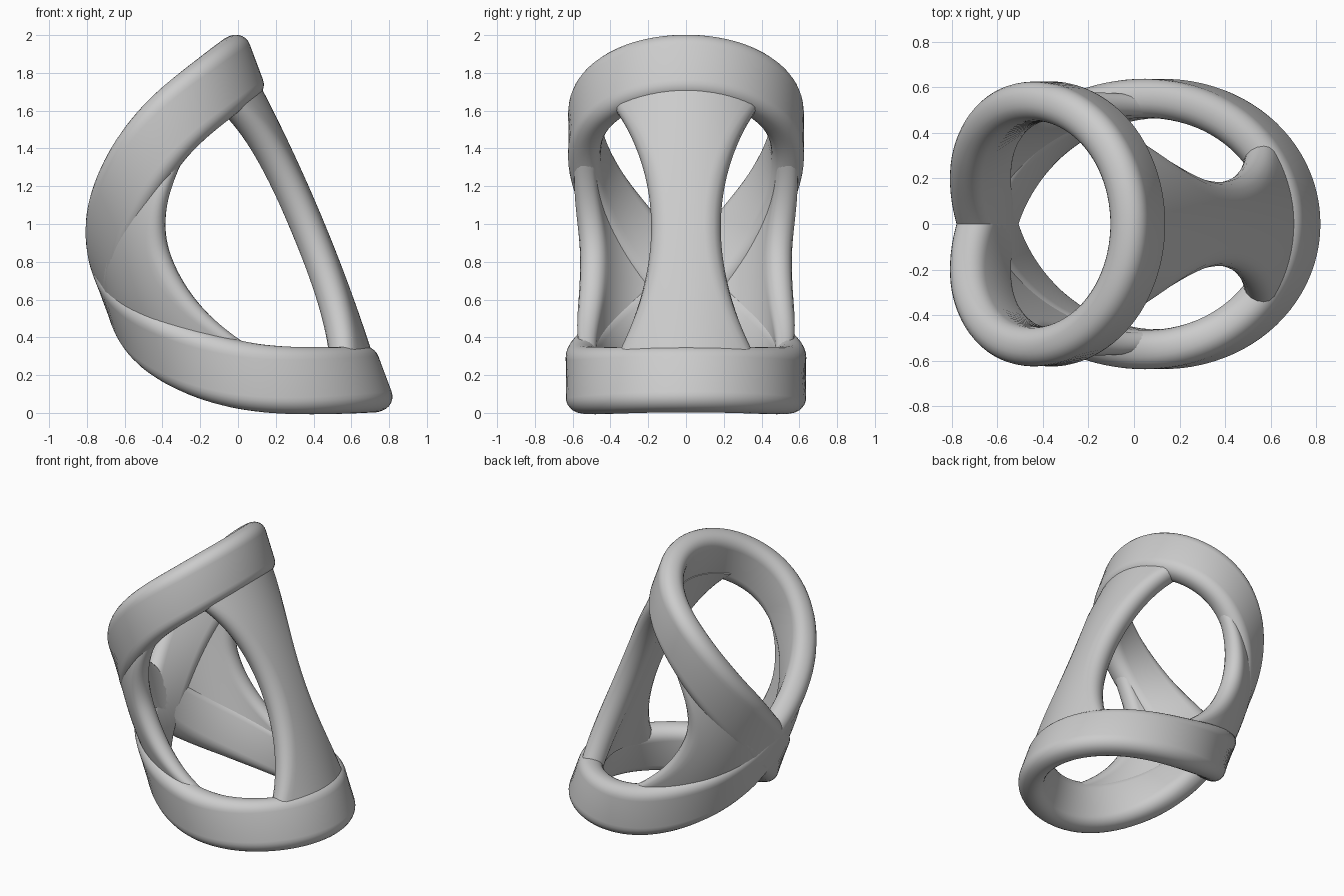
import bpy, bmesh, math
from mathutils import Vector

cube = bpy.data.objects.get("Cube")
if cube:
    bpy.data.objects.remove(cube, do_unlink=True)

grey = bpy.data.materials.new("light_grey")
grey.use_nodes = True
colour = (0.6, 0.6, 0.6, 1)
grey.diffuse_color = colour
grey.node_tree.nodes["Principled BSDF"].inputs["Base Color"].default_value = colour

# All parts lie on a tube whose axis leans back towards -x, slightly flattened there
ACROSS = Vector((0.937, 0, 0.35))
AXIS = Vector((-0.35, 0, 0.937))
CENTRE = 0.14


def tube_point(angle, v, ra, rb=None):
    rb = ra if rb is None else rb
    dent = 0.03 * (0.5 - 0.5 * math.cos(angle)) ** 2
    return (ACROSS * (CENTRE + (ra - dent) * math.cos(angle))
            + Vector((0, (rb - dent / 2) * math.sin(angle), 0)) + AXIS * v)


def loft(name, rings, closed):
    """Skin a list of equal loops into one smooth object."""
    bm = bmesh.new()
    loops = [[bm.verts.new(p) for p in ring] for ring in rings]
    n = len(loops[0])
    pairs = list(zip(loops, loops[1:])) + ([(loops[-1], loops[0])] if closed else [])
    for a, b in pairs:
        for i in range(n):
            j = (i + 1) % n
            bm.faces.new((a[i], a[j], b[j], b[i]))
    if not closed:
        bm.faces.new(loops[0])
        bm.faces.new(loops[-1])
    bmesh.ops.recalc_face_normals(bm, faces=bm.faces)
    mesh = bpy.data.meshes.new(name)
    bm.to_mesh(mesh)
    bm.free()
    mesh.materials.append(grey)
    obj = bpy.data.objects.new(name, mesh)
    bpy.context.collection.objects.link(obj)
    bpy.ops.object.select_all(action='DESELECT')
    obj.select_set(True)
    bpy.context.view_layer.objects.active = obj
    bpy.ops.object.shade_smooth_by_angle(angle=math.radians(40))


# Crossed band: two turns around the tube, dropping from top to bottom and back
HEIGHTS = [1.706, 1.66, 1.52, 1.22, 0.82, 0.46, 0.15, -0.02, -0.078]


def band_height(angle):
    t = angle / (math.pi / 4)
    i = math.floor(t)
    f = t - i

    def h(k):
        k %= 16
        return HEIGHTS[min(k, 16 - k)]
    a, b, c, d = h(i - 1), h(i), h(i + 1), h(i + 2)
    return b + 0.5 * f * (c - a + f * (2 * a - 5 * b + 4 * c - d
                                       + f * (3 * (b - c) + d - a)))


def band_centre(angle):
    low = 0.5 - 0.5 * math.cos(angle / 2)
    return tube_point(angle, band_height(angle), 0.515 + 0.06 * low, 0.538 + 0.017 * low)


def rounded_bar(half_width, half_thick, radius, steps=6):
    pts = []
    for k, (sx, sy) in enumerate([(1, 1), (-1, 1), (-1, -1), (1, -1)]):
        for s in range(steps + 1):
            a = math.pi / 2 * (k + s / steps)
            pts.append((sx * (half_width - radius) + radius * math.cos(a),
                        sy * (half_thick - radius) + radius * math.sin(a)))
    return pts


section = rounded_bar(0.178, 0.086, 0.078)
rings = []
SEGMENTS = 192
for i in range(SEGMENTS):
    angle = 4 * math.pi * i / SEGMENTS
    centre = band_centre(angle)
    along = (band_centre(angle + 0.01) - band_centre(angle - 0.01)).normalized()
    out = along.cross(AXIS).normalized()
    side = out.cross(along)
    rings.append([centre + side * w + out * t for w, t in section])
loft("crossed_band", rings, True)


# Curved struts: rounded slabs that follow the tube
def slab_ring(v, start, end, r, half):
    inset = half / r
    ring = []
    for s in range(17):
        ring.append((start + inset + (end - start - 2 * inset) * s / 16, r + half))
    for s in range(1, 8):
        a = math.pi * s / 8
        ring.append((end - inset + inset * math.sin(a), r + half * math.cos(a)))
    for s in range(17):
        ring.append((end - inset - (end - start - 2 * inset) * s / 16, r - half))
    for s in range(1, 8):
        a = math.pi * s / 8
        ring.append((start + inset - inset * math.sin(a), r - half * math.cos(a)))
    return [tube_point(a, v, rad) for a, rad in ring]


# Hourglass strut joining the two loops on the +x side
rows = []
for i in range(41):
    v = 0.05 + 1.53 * i / 40
    waist = (v - 0.79) ** 2
    r = 0.582 - 0.036 * v - 0.035 * waist
    half_angle = math.asin((0.18 + 0.34 * waist) / r)
    rows.append(slab_ring(v, -half_angle, half_angle, r, 0.086 - 0.02 * waist))
loft("hourglass_strut", rows, False)

# Side webs filling the crotch between the upper and lower arms
for name, sign in (("front_web", -1), ("back_web", 1)):
    rows = []
    for i in range(41):
        v = 0.24 + 1.1 * i / 40
        bow = (v - 0.9) ** 2
        rim = 110 - (125 if v > 0.9 else 70) * bow
        end = max(176 - 130 * abs(v - 0.83), rim + 18)
        r = 0.557 - 0.1 * bow
        rows.append(slab_ring(v, math.radians(rim), math.radians(end), r, 0.072 - 0.08 * bow))
    loft(name, [[Vector((p.x, sign * p.y, p.z)) for p in ring] for ring in rows], False)
